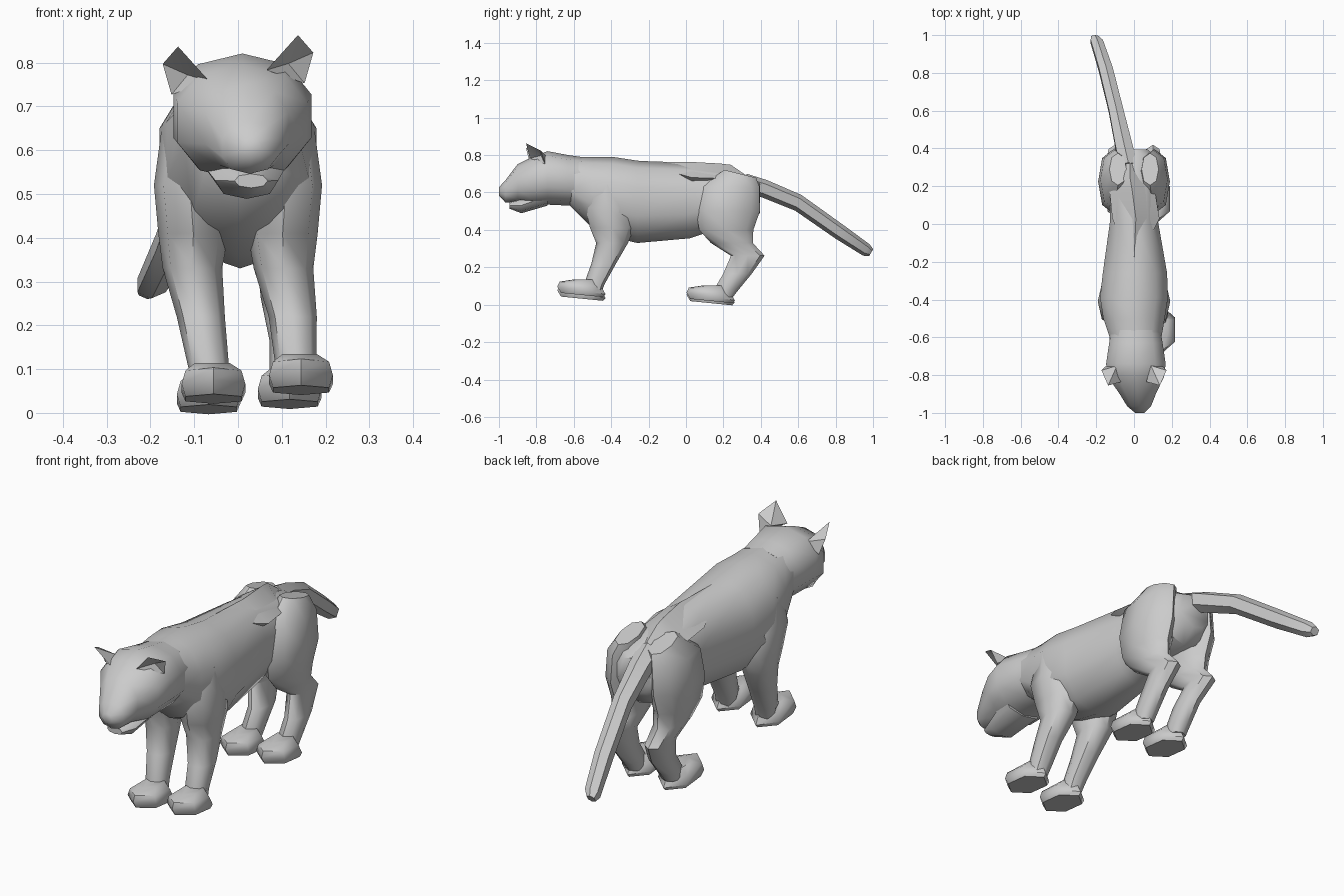
import bpy, bmesh, math


def finish(name, bm, angle=50):
    bmesh.ops.recalc_face_normals(bm, faces=bm.faces)
    me = bpy.data.meshes.new(name)
    bm.to_mesh(me)
    bm.free()
    ob = bpy.data.objects.new(name, me)
    bpy.context.collection.objects.link(ob)
    bpy.ops.object.select_all(action='DESELECT')
    ob.select_set(True)
    bpy.context.view_layer.objects.active = ob
    bpy.ops.object.shade_smooth_by_angle(angle=math.radians(angle))
    return ob


def bend(v, p):
    return math.copysign(abs(v) ** p, v)


def loft(name, rings, n=8, axis='Y', p=0.9, turn=0.5):
    """Skin rings (x, y, z, half width, half depth, tilt) lying across the axis."""
    bm = bmesh.new()
    loops = []
    for x, y, z, a, b, *tilt in rings:
        k = tilt[0] if tilt else 0
        loop = []
        for i in range(n):
            t = 2 * math.pi * i / n + turn * math.pi
            u, v = a * bend(math.cos(t), p), b * bend(math.sin(t), p)
            co = (x + u, y + k * v, z + v) if axis == 'Y' else (x + u, y + v, z + k * v)
            loop.append(bm.verts.new(co))
        loops.append(loop)
    for r0, r1 in zip(loops, loops[1:]):
        for i in range(n):
            j = (i + 1) % n
            bm.faces.new((r0[i], r0[j], r1[j], r1[i]))
    bm.faces.new(loops[0])
    bm.faces.new(loops[-1])
    return finish(name, bm)


# torso, from neck to rump
loft("torso", [
    (0.01, -0.62, 0.660, 0.138, 0.130),
    (0.00, -0.50, 0.600, 0.170, 0.190),
    (0.00, -0.39, 0.575, 0.188, 0.215),
    (0.005, -0.26, 0.550, 0.178, 0.220),
    (0.00, 0.02, 0.555, 0.132, 0.200),
    (0.00, 0.20, 0.570, 0.135, 0.155),
    (0.00, 0.34, 0.550, 0.140, 0.130),
    (-0.01, 0.395, 0.570, 0.085, 0.080)], n=10)

# head with tapering muzzle
loft("head", [
    (0.01, -0.56, 0.660, 0.135, 0.130),
    (0.01, -0.63, 0.665, 0.148, 0.135),
    (0.01, -0.74, 0.678, 0.165, 0.143),
    (0.01, -0.81, 0.663, 0.155, 0.132),
    (0.02, -0.90, 0.650, 0.100, 0.102),
    (0.027, -0.965, 0.606, 0.066, 0.060),
    (0.03, -1.00, 0.606, 0.025, 0.022)], n=10)

# lower jaw
loft("jaw", [
    (0.015, -0.74, 0.580, 0.105, 0.050),
    (0.02, -0.88, 0.531, 0.072, 0.042),
    (0.03, -0.945, 0.530, 0.038, 0.016)])

# tail, swung to one side; rings lean across its slope
loft("tail", [
    (-0.03, 0.31, 0.650, 0.055, 0.050, 0.3),
    (-0.055, 0.42, 0.620, 0.052, 0.046, 0.3),
    (-0.095, 0.60, 0.545, 0.044, 0.042, 0.4),
    (-0.150, 0.82, 0.390, 0.042, 0.036, 0.6),
    (-0.197, 0.965, 0.292, 0.037, 0.030, 0.6),
    (-0.207, 0.99, 0.278, 0.022, 0.018, 0.6)], n=6)


def ear(name, s):
    # cupped ear: outline joined to a back point and an inner hollow point
    pts = [(0.065, -0.835, 0.77), (0.137, -0.855, 0.85),
           (0.172, -0.775, 0.81), (0.152, -0.755, 0.74)]
    bm = bmesh.new()

    def vert(x, y, z):
        return bm.verts.new((s * x, y, z + 0.013 * s))
    ring = [vert(*q) for q in pts]
    back, hollow = vert(0.090, -0.750, 0.785), vert(0.115, -0.775, 0.785)
    for i in range(4):
        a, b = ring[i], ring[(i + 1) % 4]
        bm.faces.new((a, b, back))
        bm.faces.new((b, a, hollow))
    finish(name, bm, 30)


def paw(name, x, y, z):
    # blunt wedge with a flat, slightly tilted sole
    loft(name, [
        (x, y, z + 0.012, 0.074, 0.112, -0.10),
        (x, y - 0.003, z + 0.036, 0.084, 0.129, -0.16),
        (x, y - 0.008, z + 0.070, 0.074, 0.112, -0.12),
        (x - 0.003, y + 0.016, z + 0.094, 0.046, 0.066, 0)],
        n=6, axis='Z', p=1)


for side, s in (("right", 1), ("left", -1)):
    ear(side + "_ear", s)

    # front leg: the left foot steps inwards, the right one outwards
    foot = 0.14 if s > 0 else -0.06
    loft(side + "_front_leg", [
        (s * 0.095, -0.42, 0.66, 0.078, 0.080),
        (s * 0.110, -0.41, 0.52, 0.082, 0.130),
        (s * 0.102, -0.395, 0.41, 0.080, 0.118),
        (s * 0.104, -0.395, 0.33, 0.068, 0.085),
        (s * 0.055 + foot * 0.5, -0.44, 0.22, 0.055, 0.066),
        (foot - 0.008, -0.490, 0.11, 0.047, 0.055),
        (foot, -0.50, 0.06, 0.042, 0.045)], axis='Z')
    paw(side + "_front_paw", foot + 0.004, -0.556, 0.030 + 0.010 * s)

    # hind leg: thigh, hock and shank
    hx = 0.115 if s > 0 else -0.070
    loft(side + "_hind_leg", [
        (s * 0.085, 0.29, 0.700, 0.045, 0.085, -0.25),
        (s * 0.102, 0.235, 0.63, 0.076, 0.158),
        (s * 0.110, 0.225, 0.50, 0.080, 0.170),
        (s * 0.108, 0.215, 0.40, 0.070, 0.145),
        (s * 0.103, 0.245, 0.33, 0.058, 0.112),
        (s * 0.100, 0.330, 0.262, 0.048, 0.090),
        (hx, 0.275, 0.165, 0.043, 0.076),
        (hx, 0.215, 0.08, 0.043, 0.066),
        (hx, 0.200, 0.04, 0.040, 0.050)], axis='Z')
    paw(side + "_hind_paw", hx + 0.003, 0.135, 0.002 + 0.006 * s)

# raised ridge over the hips
loft("hip_ridge", [
    (0.00, -0.20, 0.745, 0.020, 0.020),
    (0.01, 0.03, 0.680, 0.125, 0.083),
    (-0.01, 0.18, 0.675, 0.120, 0.080),
    (-0.02, 0.24, 0.670, 0.080, 0.078),
    (-0.02, 0.36, 0.610, 0.080, 0.055)], n=4, p=1)
